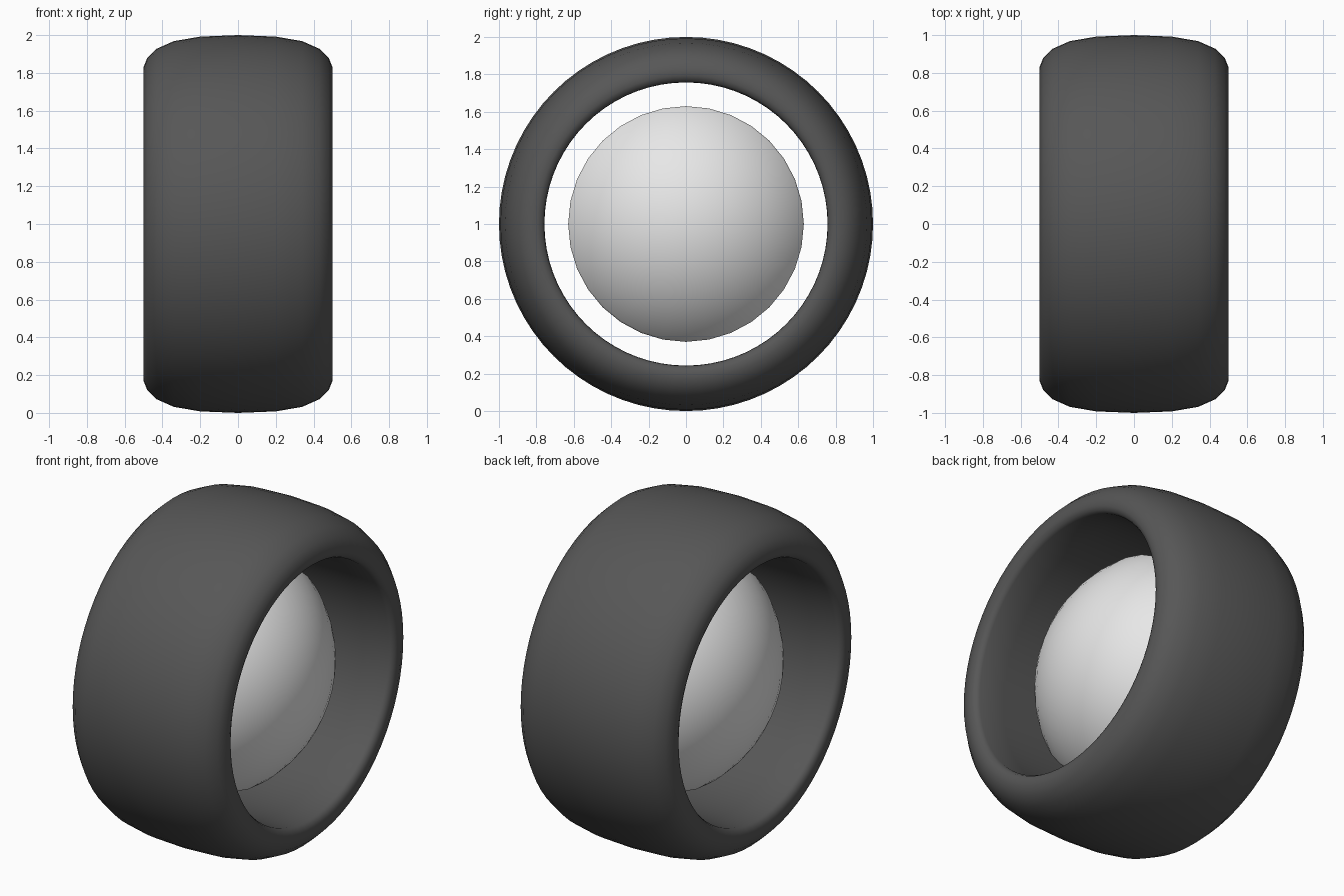
import bpy, math

if "Cube" in bpy.data.objects:
    bpy.data.objects.remove(bpy.data.objects["Cube"])


def material(name, value):
    m = bpy.data.materials.new(name)
    m.diffuse_color = (value, value, value, 1)
    m.use_nodes = True
    m.node_tree.nodes["Principled BSDF"].inputs["Base Color"].default_value = m.diffuse_color
    return m


def lathe(name, profile, segments, closed, mat, angle):
    """Revolve (x, radius) points around the x axis at z = 1."""
    verts, faces, rings = [], [], []
    for x, r in profile:
        if r == 0:
            rings.append([len(verts)] * segments)
            verts.append((x, 0, 1))
        else:
            rings.append(list(range(len(verts), len(verts) + segments)))
            for i in range(segments):
                t = math.tau * i / segments
                verts.append((x, r * math.sin(t), 1 + r * math.cos(t)))
    count = len(rings)
    for k in range(count if closed else count - 1):
        a, b = rings[k], rings[(k + 1) % count]
        for i in range(segments):
            j = (i + 1) % segments
            faces.append(tuple(dict.fromkeys((a[i], a[j], b[j], b[i]))))
    mesh = bpy.data.meshes.new(name)
    mesh.from_pydata(verts, [], faces)
    mesh.materials.append(mat)
    obj = bpy.data.objects.new(name, mesh)
    bpy.context.collection.objects.link(obj)
    bpy.ops.object.select_all(action='DESELECT')
    obj.select_set(True)
    bpy.context.view_layer.objects.active = obj
    # consistent outward normals
    bpy.ops.object.mode_set(mode='EDIT')
    bpy.ops.mesh.select_all(action='SELECT')
    bpy.ops.mesh.normals_make_consistent(inside=False)
    bpy.ops.object.mode_set(mode='OBJECT')
    bpy.ops.object.shade_smooth_by_angle(angle=math.radians(angle))
    return obj


# Tire: rounded tread, bulging shoulders, straight bore
half = [(0.0, 1.0), (0.2, 0.992), (0.34, 0.968), (0.43, 0.928), (0.48, 0.88),
        (0.5, 0.83), (0.5, 0.795), (0.49, 0.77), (0.468, 0.758), (0.3, 0.757)]
tire_profile = half + [(-x, r) for x, r in reversed(half) if x > 0]
lathe("tire", tire_profile, 72, True, material("dark rubber", 0.095), 60)

# Hub: short drum with a tall dome on both ends
rim_x, rim_r, rise = 0.15, 0.63, 0.33
R = (rim_r ** 2 + rise ** 2) / (2 * rise)
cap = []
for i in range(11):
    r = rim_r * math.sin(math.pi / 2 * i / 10)
    cap.append((rim_x + rise - R + math.sqrt(R * R - r * r), r))
hub_profile = cap + [(-x, r) for x, r in reversed(cap)]
lathe("hub", hub_profile, 32, False, material("light grey metal", 0.8), 40)
